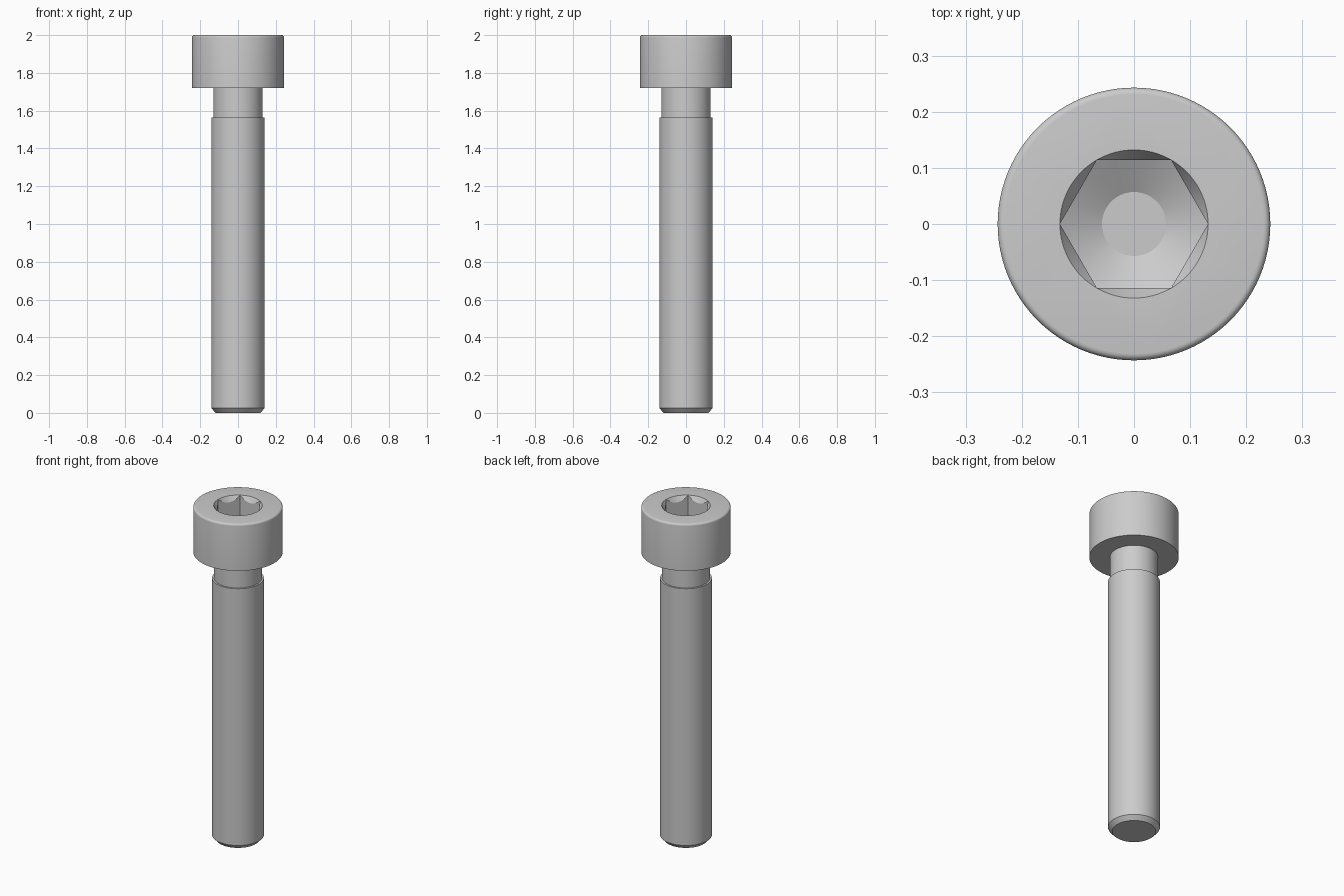
import bpy, bmesh, math

SEGMENTS = 96
TOP = 2.0

old = bpy.data.objects.get("Cube")
if old:
    bpy.data.objects.remove(old, do_unlink=True)

steel = bpy.data.materials.new("plain grey steel")
steel.use_nodes = True
grey = (0.6, 0.6, 0.6, 1)
steel.diffuse_color = grey
steel.node_tree.nodes["Principled BSDF"].inputs["Base Color"].default_value = grey


def lathe(name, profile, sides=SEGMENTS):
    """Closed solid turned round z from (radius, height) points, bottom to top."""
    bm = bmesh.new()
    rings = []
    for r, z in profile:
        angles = [math.tau * i / sides for i in range(sides)]
        rings.append([bm.verts.new((r * math.cos(a), r * math.sin(a), z)) for a in angles])
    for low, high in zip(rings, rings[1:]):
        for i in range(sides):
            j = (i + 1) % sides
            bm.faces.new((low[i], low[j], high[j], high[i]))
    bm.faces.new(rings[0][::-1])
    bm.faces.new(rings[-1])
    mesh = bpy.data.meshes.new(name)
    bm.to_mesh(mesh)
    bm.free()
    mesh.materials.append(steel)
    obj = bpy.data.objects.new(name, mesh)
    bpy.context.collection.objects.link(obj)
    return obj


def boolean(obj, tool, operation):
    mod = obj.modifiers.new(tool.name, "BOOLEAN")
    mod.operation = operation
    mod.solver = "EXACT"
    mod.object = tool
    bpy.context.view_layer.objects.active = obj
    bpy.ops.object.modifier_apply(modifier=mod.name)
    bpy.data.objects.remove(tool, do_unlink=True)


# Whole bolt body: chamfered tip, shank, relieved neck, head with rounded rim
head_r, rim = 0.243, 0.012
profile = [(0.118, 0), (0.141, 0.025), (0.141, 1.565), (0.131, 1.565),
           (0.131, 1.72), (head_r, 1.72)]
for k in range(6):
    a = math.pi / 2 * k / 5
    profile.append((head_r - rim + rim * math.cos(a), TOP - rim + rim * math.sin(a)))
bolt = lathe("socket_head_bolt", profile)

# Hexagonal socket with a conical drilled floor
corner = 0.132
floor = 1.857
socket = lathe("hex_socket", [(corner, 1.7), (corner, 2.1)], 6)
drill = lathe("drill_floor", [(0.057, floor - 0.043), (0.14, floor + 0.005), (0.14, 2.2)])
boolean(socket, drill, "INTERSECT")
boolean(bolt, socket, "DIFFERENCE")

# Countersunk mouth of the socket
slope = math.sqrt(3)
countersink = lathe("countersink", [(0.09, TOP - (corner - 0.09) * slope),
                                    (corner + 0.01, TOP + 0.01 * slope)])
boolean(bolt, countersink, "DIFFERENCE")

bpy.ops.object.select_all(action="DESELECT")
bolt.select_set(True)
bpy.context.view_layer.objects.active = bolt
bpy.ops.object.shade_smooth_by_angle(angle=math.radians(25))
